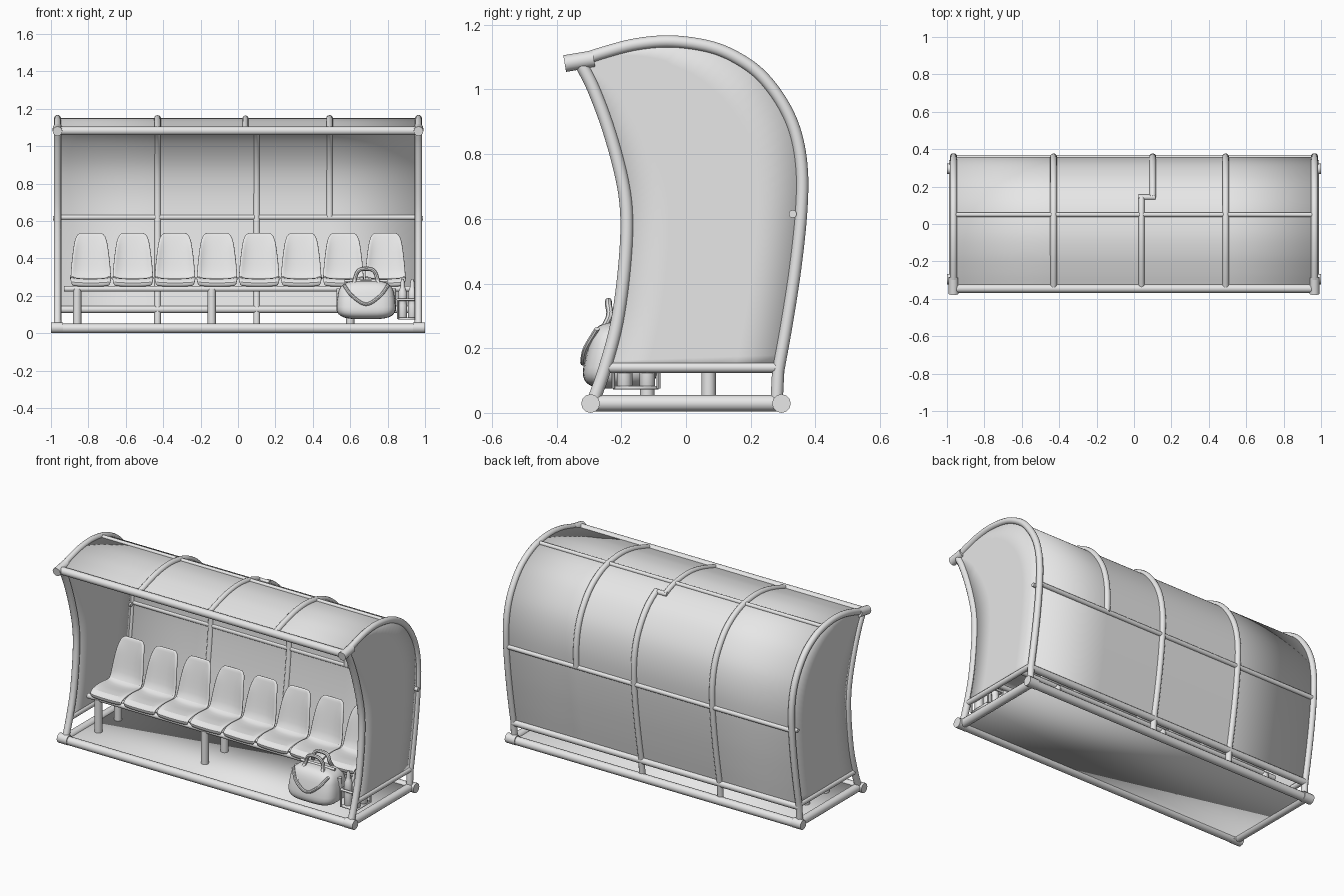
import bpy, bmesh, math
from mathutils import Vector

if "Cube" in bpy.data.objects:
    bpy.data.objects.remove(bpy.data.objects["Cube"])

grey = bpy.data.materials.new("light_grey")
grey.diffuse_color = (0.8, 0.8, 0.8, 1)
grey.use_nodes = True
grey.node_tree.nodes["Principled BSDF"].inputs["Base Color"].default_value = grey.diffuse_color


def finish(name, bm, angle=40):
    bmesh.ops.recalc_face_normals(bm, faces=bm.faces)
    me = bpy.data.meshes.new(name)
    bm.to_mesh(me)
    bm.free()
    me.materials.append(grey)
    me.shade_smooth()
    me.set_sharp_from_angle(angle=math.radians(angle))
    ob = bpy.data.objects.new(name, me)
    bpy.context.collection.objects.link(ob)
    return ob


def spline(pts, n=6):
    """Smooth curve through the points."""
    p = [Vector(q) for q in pts]
    p = [2 * p[0] - p[1]] + p + [2 * p[-1] - p[-2]]
    out = []
    for a, b, c, d in zip(p, p[1:], p[2:], p[3:]):
        for i in range(n):
            t = i / n
            out.append(0.5 * (2 * b + (c - a) * t + (2 * a - 5 * b + 4 * c - d) * t * t
                              + (3 * b - a - 3 * c + d) * t ** 3))
    return out + [p[-2]]


def tube(name, pts, r, ref=(1, 0, 0), sides=12, squash=1.0):
    """Round bar along a path lying across ref; r may be a list of radii."""
    pts = [Vector(p) for p in pts]
    ref = Vector(ref)
    rs = r if isinstance(r, list) else [r] * len(pts)
    bm = bmesh.new()
    rings = []
    for i, p in enumerate(pts):
        t = (pts[min(i + 1, len(pts) - 1)] - pts[max(i - 1, 0)]).normalized()
        side = t.cross(ref).normalized()
        rings.append([bm.verts.new(p + rs[i] * (ref * math.cos(a) + side * math.sin(a) * squash))
                      for a in (2 * math.pi * k / sides for k in range(sides))])
    for a, b in zip(rings, rings[1:]):
        for k in range(sides):
            j = (k + 1) % sides
            bm.faces.new((a[k], a[j], b[j], b[k]))
    bm.faces.new(rings[0])
    bm.faces.new(rings[-1])
    return finish(name, bm)


def xbar(name, y, z, r, x0=-0.97, x1=0.97):
    return tube(name, [(x0, y, z), (x1, y, z)], r, (0, 0, 1))


def sheet(name, rows, thick, subdiv=0):
    """Thin skin stretched over a grid of points."""
    bm = bmesh.new()
    g = [[bm.verts.new(p) for p in row] for row in rows]
    for a, b in zip(g, g[1:]):
        for k in range(len(a) - 1):
            bm.faces.new((a[k], a[k + 1], b[k + 1], b[k]))
    ob = finish(name, bm)
    m = ob.modifiers.new("thickness", "SOLIDIFY")
    m.thickness, m.offset = thick, 0
    if subdiv:
        ob.modifiers.new("smooth", "SUBSURF").levels = subdiv
    return ob


# Side outlines as (y, z)
hoop = spline([(0, y, z) for y, z in [
    (0.285, 0.13), (0.312, 0.28), (0.338, 0.45), (0.356, 0.62), (0.358, 0.75), (0.34, 0.86),
    (0.302, 0.95), (0.24, 1.035), (0.17, 1.09), (0.08, 1.13), (-0.04, 1.148),
    (-0.15, 1.14), (-0.25, 1.115), (-0.34, 1.085)]])
front = spline([(0, y, z) for y, z in [
    (-0.285, 0.04), (-0.25, 0.14), (-0.213, 0.28), (-0.19, 0.45), (-0.183, 0.6),
    (-0.197, 0.72), (-0.237, 0.87), (-0.285, 1.0), (-0.325, 1.08)]])
foot = Vector((0, 0.28, 0.03))


def at(x, pts):
    return [Vector((x, p.y, p.z)) for p in pts]


# End frames, side panels and fittings
for s, side in ((-1, "left"), (1, "right")):
    x = s * 0.965
    tube(side + "_front_post", at(x, front), 0.02)
    tube(side + "_rear_hoop", at(x, [foot] + hoop), 0.019)
    n = 40
    low = front[6:]
    rows = []
    for i in range(n + 1):
        a = low[round(i / n * (len(low) - 1))]
        b = hoop[round(i / n * (len(hoop) - 1))]
        rows.append([(x, a.y + (b.y - a.y) * k / 4, a.z + (b.z - a.z) * k / 4) for k in range(5)])
    sheet(side + "_side_panel", rows, 0.008)
    tube(side + "_panel_rail", [(x, -0.24, 0.14), (x, 0.285, 0.14)], 0.016)
    tube(side + "_base_bar", [(x, -0.3, 0.03), (x, 0.3, 0.03)], 0.025)
    for y in (-0.295, 0.295):
        xbar(side + "_corner_joint", y, 0.029, 0.029, s * 0.935, s)
    tube(side + "_roof_joint", [(x, -0.375, 1.08), (x, -0.285, 1.095)], 0.026)
    xbar(side + "_bolt", 0.33, 0.615, 0.012, s * 0.95, s * 0.99)

# Long bars
xbar("front_base_bar", -0.295, 0.026, 0.025)
xbar("rear_base_bar", 0.295, 0.026, 0.025)
xbar("rear_lower_rail", 0.285, 0.127, 0.02)
xbar("rear_middle_rail", 0.356, 0.62, 0.014)
xbar("roof_front_bar", -0.345, 1.082, 0.023)
xbar("roof_top_rail", 0.05, 1.138, 0.012)

# Curved skin of the back and roof
sheet("back_and_roof_panel", [[(x, p.y - 0.004, p.z - 0.004) for x in (-0.96, -0.43, 0.07, 0.49, 0.96)]
                              for p in hoop], 0.008)

# Inner ribs: one full, one stepped sideways at the roof, one above the middle rail only
tube("rib_left", at(-0.43, [foot] + hoop), 0.018)
step = next(i for i, p in enumerate(hoop) if p.y < 0.15 and p.z > 0.9)
tube("rib_middle_rear", at(0.1, [foot] + hoop[:step + 1]), 0.018)
tube("rib_middle_roof", at(0.04, hoop[step:]), 0.016)
xbar("rib_middle_step", hoop[step].y, hoop[step].z, 0.014, 0.025, 0.115)
tube("rib_right", at(0.49, [p for p in hoop if p.z > 0.62 or p.y < 0]), 0.018)

# Floor
sheet("floor", [[(-0.97, y, 0.03), (0.97, y, 0.03)] for y in (-0.295, 0.295)], 0.012)

# Bench frame
for y in (-0.12, 0.07):
    xbar("bench_rail", y, 0.237, 0.015, -0.93, 0.93)
    for x in (-0.86, -0.14, 0.6):
        tube("bench_leg", [(x, y, 0.03), (x, y, 0.237)], 0.022)
for x in (-0.86, -0.14, 0.6):
    tube("bench_cross_bar", [(x, -0.12, 0.235), (x, 0.07, 0.235)], 0.015)

# Bucket seats: (y, z, half width) from front lip to top of the back
seat = [(-0.145, 0.248, 0.1), (-0.157, 0.268, 0.107), (-0.135, 0.288, 0.11), (-0.06, 0.281, 0.111),
        (0.01, 0.272, 0.11), (0.05, 0.285, 0.108), (0.07, 0.33, 0.107), (0.085, 0.4, 0.1),
        (0.1, 0.47, 0.091), (0.113, 0.52, 0.081), (0.118, 0.537, 0.058)]
for i in range(8):
    cx = -0.787 + i * 0.225
    rows = []
    for k, (y, z, w) in enumerate(seat):
        back = min(max((k - 4) / 2, 0), 1)
        lift = 0.022 if 2 < k < 9 else 0.006
        rows.append([(cx + w * u, y - back * lift * u ** 4, z + (1 - back) * lift * u ** 4)
                     for u in (-1, -0.85, -0.5, 0, 0.5, 0.85, 1)])
    sheet("seat", rows, 0.016, 1)

# Sports bag
bm = bmesh.new()
bmesh.ops.create_uvsphere(bm, u_segments=32, v_segments=20, radius=1)
for v in bm.verts:
    x, y, z = (math.copysign(abs(c) ** 0.55, c) for c in v.co)
    v.co = (0.685 + 0.155 * x * (1 - 0.08 * z), -0.205 + 0.105 * y * (1 - 0.22 * z), 0.178 + 0.103 * z)
finish("bag", bm, 80)
for y0, y1 in ((-0.3, -0.24), (-0.11, -0.17)):
    tube("bag_handle", spline([(0.61, y0, 0.2), (0.625, y1, 0.29), (0.645, y1, 0.335), (0.685, y1, 0.345),
                               (0.725, y1, 0.335), (0.745, y1, 0.29), (0.76, y0, 0.2)]),
         0.011, (0, 1, 0), 8)
tube("bag_strap", spline([(0.565, -0.275, 0.26), (0.61, -0.31, 0.2), (0.685, -0.318, 0.155),
                          (0.76, -0.31, 0.2), (0.805, -0.275, 0.26)]), 0.009, (0, 1, 0), 8)
xbar("bag_zip", -0.205, 0.28, 0.008, 0.57, 0.8)
for x in (0.54, 0.83):
    tube("bag_end_seam", [(x, -0.205, 0.12), (x, -0.205, 0.24)], 0.014)

# Drink bottles in a carrier
for x in (0.88, 0.932):
    for y in (-0.19, -0.12):
        tube("bottle", [(x, y, z) for z in (0.075, 0.085, 0.15, 0.165, 0.18, 0.215, 0.235, 0.25, 0.27, 0.29)],
             [0.02, 0.024, 0.024, 0.021, 0.024, 0.024, 0.017, 0.012, 0.012, 0.006])
for x in (0.855, 0.957):
    tube("carrier_side", [(x, -0.225, 0.18), (x, -0.085, 0.18)], 0.007, sides=8)
for y in (-0.225, -0.155, -0.085):
    xbar("carrier_bar", y, 0.18, 0.007, 0.855, 0.957)
sheet("carrier_base", [[(0.855, y, 0.078), (0.957, y, 0.078)] for y in (-0.225, -0.085)], 0.01)
for x in (0.855, 0.957):
    for y in (-0.225, -0.085):
        tube("carrier_upright", [(x, y, 0.076), (x, y, 0.18)], 0.006, sides=8)
